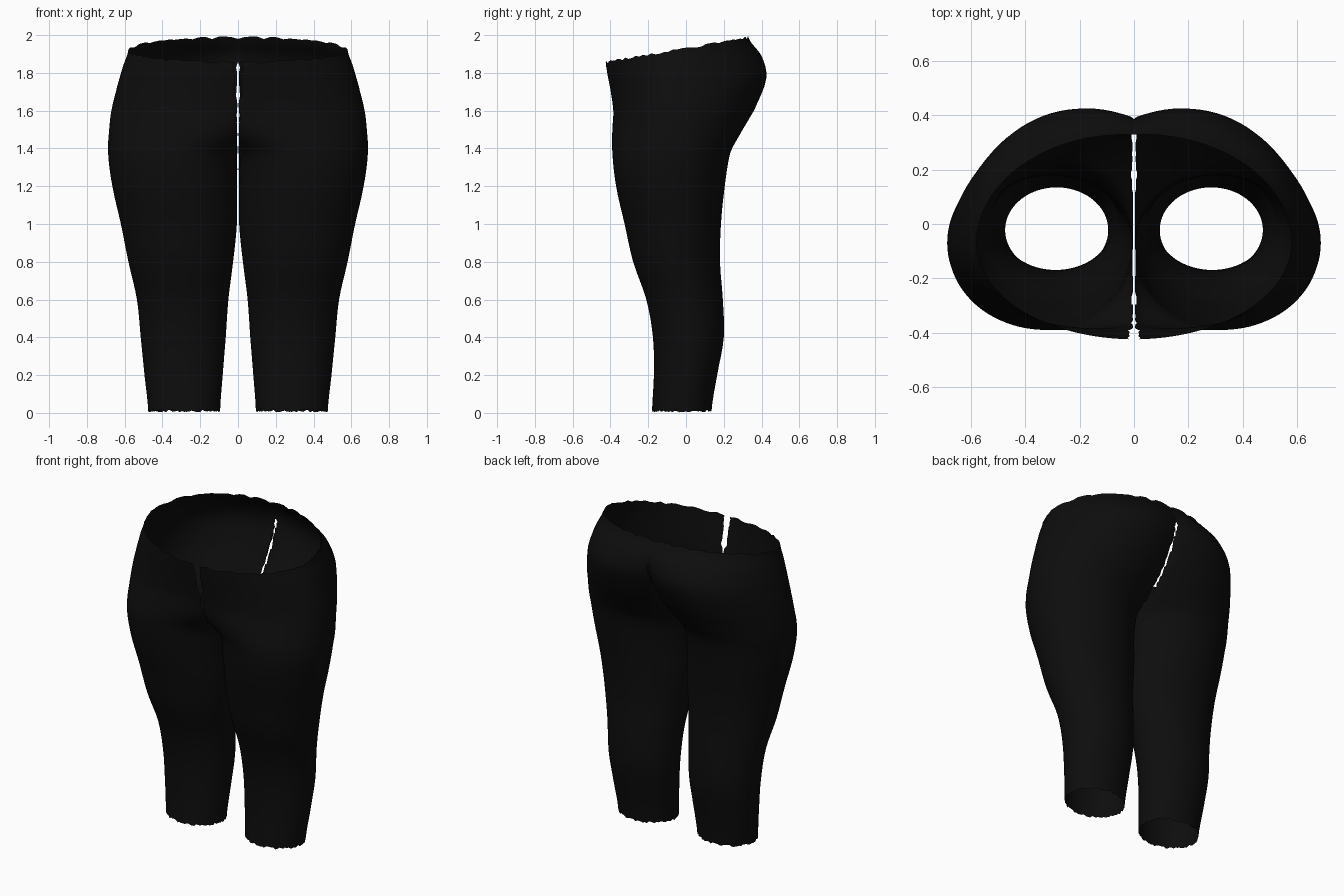
import bpy, bmesh, math, random

random.seed(4)
default = bpy.data.objects.get("Cube")
if default:
    bpy.data.objects.remove(default, do_unlink=True)

SEGMENTS = 96
STEPS = 4
CROTCH = 1.36
BACK_SEAM_TOP = 1.8

# Leg sections: height, outer x, front y, back y, front lobe centre x, back lobe centre x
SECTIONS = [
    (0.01, .475, -.18, .135, .285, .285),
    (0.2, .495, -.17, .165, .288, .288),
    (0.4, .515, -.175, .2, .29, .29),
    (0.6, .535, -.21, .195, .293, .293),
    (0.8, .58, -.28, .18, .303, .303),
    (1.0, .62, -.325, .185, .313, .313),
    (1.2, .665, -.37, .205, .335, .335),
    (1.38, .688, -.39, .235, .33, .335),
    (1.5, .682, -.39, .3, .22, .28),
    (1.6, .67, -.385, .36, .13, .24),
    (1.74, .638, -.4, .425, .06, .19),
    (1.84, .61, -.415, .4, .02, .12),
    (1.93, .58, -.425, .33, 0, .03),
]


def smooth_value(a, b, c, d, t):
    """Smooth curve through b and c."""
    return b + t / 2 * (c - a + t * (2 * a - 5 * b + 4 * c - d + t * (3 * (b - c) + d - a)))


def refined_sections():
    last = len(SECTIONS) - 1
    for i in range(last):
        near = [SECTIONS[min(max(i + k, 0), last)] for k in (-1, 0, 1, 2)]
        for s in range(STEPS):
            row = [smooth_value(*column, s / STEPS) for column in zip(*near)]
            row[0] = near[1][0] + (near[2][0] - near[1][0]) * s / STEPS
            yield row
    yield SECTIONS[last]


def seam_gap(z, is_back):
    """Half width of the ragged slit between the two halves."""
    if is_back and z > BACK_SEAM_TOP:
        return 0
    if z < 1.2:
        return 0.003
    wide = 0.02 if z > 1.7 and not is_back else 0.007
    return wide + random.uniform(-.004, .004)


def ring(bm, row, ragged):
    z, outer, front, back, front_c, back_c = row
    cy = (front + back) / 2 if z < CROTCH else -.07
    tilt = min(max((z - 1.6) / .33, 0), 1)
    gaps = (seam_gap(z, False), seam_gap(z, True))
    verts, on_seam = [], set()
    for k in range(SEGMENTS):
        a = math.tau * k / SEGMENTS
        c, s = math.cos(a), math.sin(a)
        is_back = s > 0
        # ease between the lobe centres so the outer side stays continuous
        centre = back_c if is_back else front_c
        x = centre + (outer - centre) * c
        y = cy + (back - cy if is_back else cy - front) * s
        limit = gaps[is_back]
        clamped = x <= limit
        rise = tilt * .17 * y + (random.uniform(-.007, .007) if ragged else 0)
        v = bm.verts.new((max(x, limit), y, max(z + rise, 0)))
        verts.append(v)
        if clamped:
            on_seam.add(v)
    return verts, on_seam


# Fabric colour
black = bpy.data.materials.new("black_fabric")
black.use_nodes = True
colour = (.004, .004, .004, 1)
black.diffuse_color = colour
shader = black.node_tree.nodes["Principled BSDF"]
shader.inputs["Base Color"].default_value = colour
shader.inputs["Roughness"].default_value = .9

# One trouser half, open at the waist, the hem and the centre above the crotch
bm = bmesh.new()
rows = list(refined_sections())
rings = [ring(bm, row, i in (0, len(rows) - 1)) for i, row in enumerate(rows)]
for i in range(len(rings) - 1):
    (low, low_seam), (high, high_seam) = rings[i], rings[i + 1]
    seam = low_seam | high_seam
    for k in range(SEGMENTS):
        n = (k + 1) % SEGMENTS
        quad = (low[k], low[n], high[n], high[k])
        if rows[i][0] > CROTCH and all(v in seam for v in quad):
            continue
        bm.faces.new(quad).smooth = True
loose = [v for v in bm.verts if not v.link_faces]
bmesh.ops.delete(bm, geom=loose, context='VERTS')

mesh = bpy.data.meshes.new("trousers")
bm.to_mesh(mesh)
bm.free()
mesh.materials.append(black)
trousers = bpy.data.objects.new("trousers", mesh)
bpy.context.collection.objects.link(trousers)

# Second leg
mirror = trousers.modifiers.new("other_leg", 'MIRROR')
mirror.use_axis[0] = True
mirror.merge_threshold = .0005
